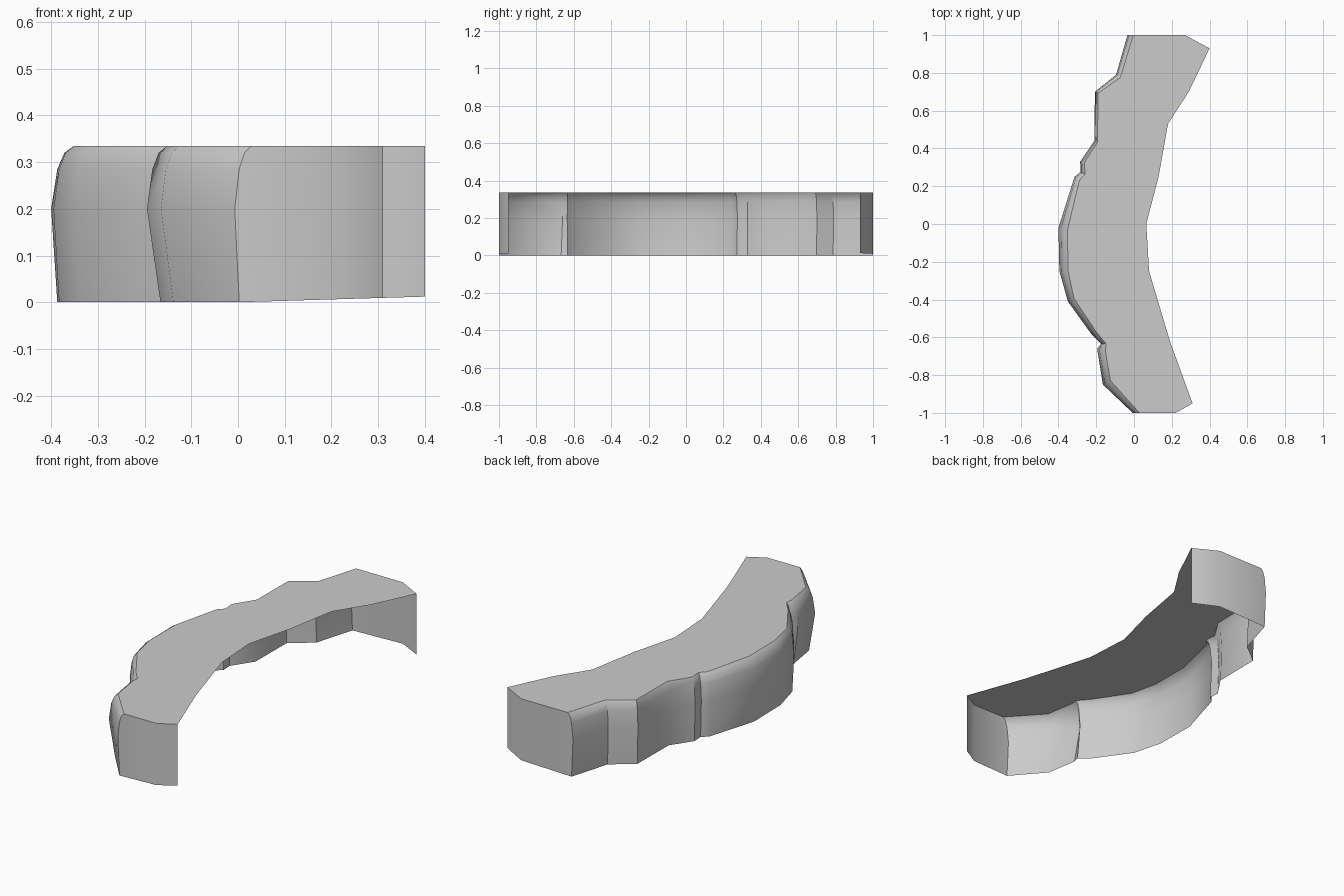
import bpy, bmesh
from mathutils import Vector

cube = bpy.data.objects.get("Cube")
if cube:
    bpy.data.objects.remove(cube, do_unlink=True)

TOP = 0.335

# Outer wall plan, back to front: x, y, strength of the rounded upper rim
WALL = [(0.4, 0.93, 0), (0.27, 1, 0), (-0.035, 1, 0.7), (-0.095, 0.79, 0.6),
        (-0.207, 0.7, 0.4), (-0.21, 0.44, 0.4), (-0.285, 0.33, 0.5),
        (-0.283, 0.275, 0.6), (-0.315, 0.25, 0.7), (-0.4, -0.02, 1.1),
        (-0.395, -0.25, 1), (-0.35, -0.41, 0.8), (-0.22, -0.59, 0.6),
        (-0.175, -0.635, 0.6), (-0.195, -0.66, 1), (-0.165, -0.85, 1),
        (-0.007, -1, 0.8), (0.22, -1, 0), (0.31, -0.95, 0)]
# Concave edge of the top, front to back
INNER = [(0.19, -0.62), (0.08, -0.25), (0.065, 0), (0.13, 0.25),
         (0.18, 0.53), (0.29, 0.7)]
# Wall cross-section: height, inset
SECTION = [(0, 0.012), (0.2, 0), (0.285, 0.012), (0.32, 0.026), (TOP, 0.045)]


def inward(i):
    """Direction from a wall station toward the inside of the plan."""
    if abs(WALL[i][1]) >= 1 or i in (0, len(WALL) - 1):
        return Vector((1, 0))
    here = Vector(WALL[i][:2])
    before = (here - Vector(WALL[i - 1][:2])).normalized()
    after = (Vector(WALL[i + 1][:2]) - here).normalized()
    d = (before + after).normalized()
    return Vector((-d.y, d.x))


bm = bmesh.new()

# Curved outer wall with its two ends, open underneath and on the concave side
columns = []
for i, (x, y, rim) in enumerate(WALL):
    side, column = inward(i), []
    for z, inset in SECTION:
        amount = inset * rim
        if z == 0:
            amount *= 2.5 if -0.9 < y < -0.6 else 1
            z = 0.03 * max(x, 0)
        p = Vector((x, y)) + side * amount
        column.append(bm.verts.new((p.x, p.y, z)))
    columns.append(column)
for a, b in zip(columns, columns[1:]):
    for k in range(len(SECTION) - 1):
        bm.faces.new((a[k], b[k], b[k + 1], a[k + 1]))

# Flat top
edge = [bm.verts.new((x, y, TOP)) for x, y in INNER]
bm.faces.new([c[-1] for c in columns] + edge)

bm.normal_update()
mesh = bpy.data.meshes.new("curved_shell")
bm.to_mesh(mesh)
bm.free()
shell = bpy.data.objects.new("curved_shell", mesh)
bpy.context.collection.objects.link(shell)

# Plain grey surface
grey = bpy.data.materials.new("light_grey")
grey.use_nodes = True
colour = (0.6, 0.6, 0.6, 1)
grey.diffuse_color = colour
grey.node_tree.nodes["Principled BSDF"].inputs["Base Color"].default_value = colour
mesh.materials.append(grey)

bpy.ops.object.select_all(action="DESELECT")
shell.select_set(True)
bpy.context.view_layer.objects.active = shell
bpy.ops.object.shade_smooth_by_angle(angle=0.6)
